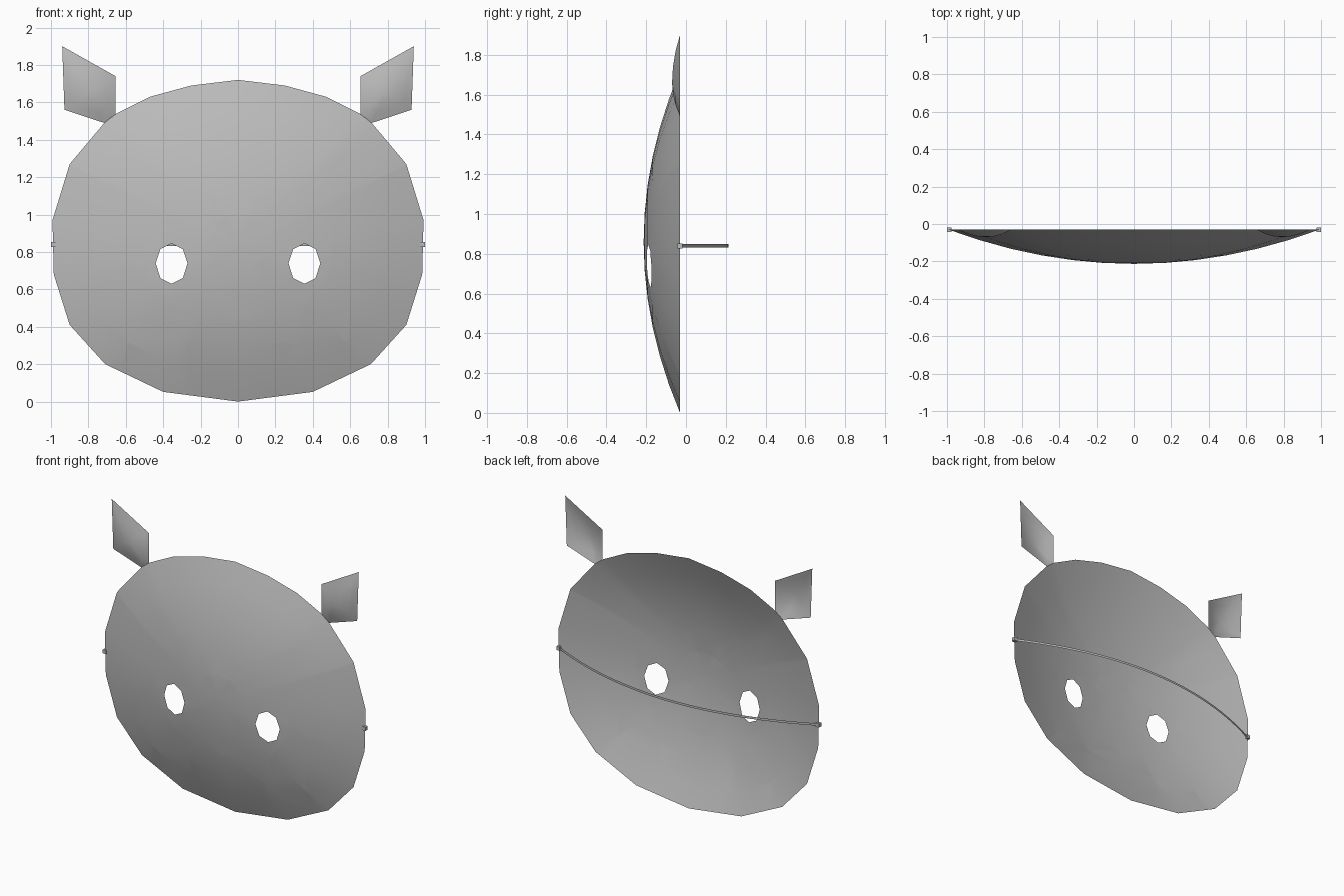
import bpy, bmesh
from mathutils import Vector

cube = bpy.data.objects.get("Cube")
if cube:
    bpy.data.objects.remove(cube, do_unlink=True)

RIM_Y = -0.03

grey = bpy.data.materials.new("plain_grey")
grey.use_nodes = True
grey.diffuse_color = (0.5, 0.5, 0.5, 1)
grey.node_tree.nodes["Principled BSDF"].inputs["Base Color"].default_value = (0.5, 0.5, 0.5, 1)


def finish(name, bm, smooth=True):
    mesh = bpy.data.meshes.new(name)
    for f in bm.faces:
        f.smooth = smooth
    bm.to_mesh(mesh)
    bm.free()
    mesh.materials.append(grey)
    obj = bpy.data.objects.new(name, mesh)
    bpy.context.collection.objects.link(obj)
    return obj


def dish(outline, centre, depth, rings):
    """Open sheet bulging toward the front from a flat rim."""
    bm = bmesh.new()
    cx, cz = centre
    n = len(outline)
    loops = []
    for i in range(rings):
        t = 1 - i / rings
        y = RIM_Y - depth * (1 - t * t)
        loops.append([bm.verts.new((cx + (x - cx) * t, y, cz + (z - cz) * t))
                      for x, z in outline])
    tip = bm.verts.new((cx, RIM_Y - depth, cz))
    for j in range(n):
        k = (j + 1) % n
        for a, b in zip(loops, loops[1:]):
            bm.faces.new((a[j], a[k], b[k], b[j]))
        bm.faces.new((loops[-1][j], loops[-1][k], tip))
    bm.normal_update()
    if sum(f.normal.y for f in bm.faces) > 0:
        bmesh.ops.reverse_faces(bm, faces=bm.faces[:])
    return bm


def cut_hole(bm, points):
    """Remove the part of the sheet inside a convex outline."""
    centre = sum((Vector((x, 0, z)) for x, z in points), Vector()) / len(points)
    inside = bm.faces[:]
    for p, q in zip(points, points[1:] + points[:1]):
        a, b = Vector((p[0], 0, p[1])), Vector((q[0], 0, q[1]))
        out = (b - a).cross(Vector((0, 1, 0)))
        if out.dot(centre - a) > 0:
            out.negate()
        geom = set(inside)
        for f in inside:
            geom.update(f.edges)
            geom.update(f.verts)
        res = bmesh.ops.bisect_plane(bm, geom=list(geom), dist=1e-6,
                                     plane_co=a, plane_no=out)
        inside = [f for f in res["geom"] if isinstance(f, bmesh.types.BMFace)
                  and out.dot(f.calc_center_median() - a) < 0]
    bmesh.ops.delete(bm, geom=inside, context='FACES')


# Face shell with two eye holes
half = [(0.25, 1.69), (0.47, 1.63), (0.65, 1.54), (0.715, 1.49), (0.90, 1.27),
        (0.992, 0.97), (0.985, 0.68), (0.90, 0.41), (0.71, 0.20), (0.40, 0.052)]
outline = [(0, 1.72)] + half + [(0, 0.0)] + [(-x, z) for x, z in reversed(half)]
eye = [(0.355, 0.845), (0.415, 0.815), (0.44, 0.74), (0.415, 0.66),
       (0.355, 0.63), (0.295, 0.66), (0.27, 0.74), (0.295, 0.815)]
shell = dish(outline, (0, 0.86), 0.183, 6)
for side in (1, -1):
    cut_hole(shell, [(side * x, z) for x, z in eye])
finish("mask_shell", shell)

# Ears and strap clips on both sides
ear = [(0.655, 1.74), (0.94, 1.90), (0.928, 1.56), (0.715, 1.49), (0.655, 1.537)]
for side, label in ((1, "left"), (-1, "right")):
    finish(label + "_ear",
           dish([(side * x, z) for x, z in ear], (side * 0.79, 1.66), 0.04, 3))
    clip = bmesh.new()
    bmesh.ops.create_cube(clip, size=0.025)
    bmesh.ops.translate(clip, verts=clip.verts, vec=(side * 0.987, RIM_Y, 0.84))
    finish(label + "_clip", clip, False)

# Thin strap bowed out behind the shell
strap = bmesh.new()
rows = []
steps = 24
for i in range(steps + 1):
    u = 2 * i / steps - 1
    y = RIM_Y + 0.243 * (1 - u * u)
    rows.append([strap.verts.new((0.985 * u, y, z)) for z in (0.832, 0.848)])
for (a, b), (c, d) in zip(rows, rows[1:]):
    strap.faces.new((a, b, d, c))
finish("strap", strap)
